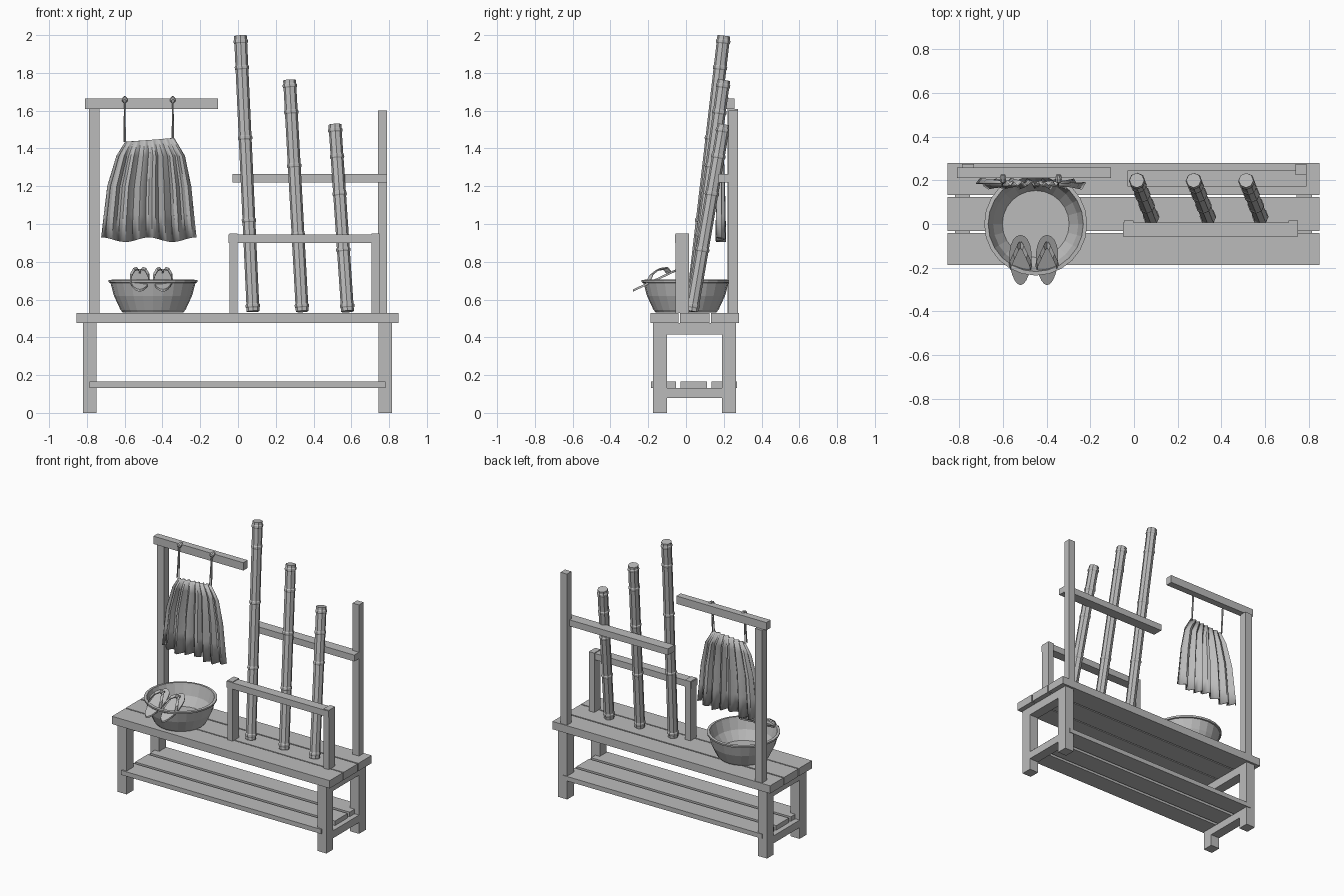
import bpy, bmesh, math
from mathutils import Vector

if "Cube" in bpy.data.objects:
    bpy.data.objects.remove(bpy.data.objects["Cube"], do_unlink=True)

GREY = bpy.data.materials.new("plain grey")
GREY.use_nodes = True
GREY.diffuse_color = (0.5, 0.5, 0.5, 1)
GREY.node_tree.nodes["Principled BSDF"].inputs["Base Color"].default_value = (0.5, 0.5, 0.5, 1)


def finish(bm, name, smooth=None):
    bmesh.ops.recalc_face_normals(bm, faces=bm.faces)
    mesh = bpy.data.meshes.new(name)
    bm.to_mesh(mesh)
    bm.free()
    obj = bpy.data.objects.new(name, mesh)
    mesh.materials.append(GREY)
    bpy.context.collection.objects.link(obj)
    if smooth:
        bpy.ops.object.select_all(action='DESELECT')
        obj.select_set(True)
        bpy.context.view_layer.objects.active = obj
        bpy.ops.object.shade_smooth_by_angle(angle=math.radians(smooth))
    return obj


def box(name, x, y, z):
    bm = bmesh.new()
    bmesh.ops.create_cube(bm, size=1)
    for v in bm.verts:
        v.co = [r[0] if c < 0 else r[1] for c, r in zip(v.co, (x, y, z))]
    return finish(bm, name)


def skin(bm, rings, closed=True, caps=True):
    """Bridge successive rows of points with quads."""
    rows = [[bm.verts.new(p) for p in ring] for ring in rings]
    n = len(rows[0])
    for a, b in zip(rows, rows[1:]):
        for i in range(n if closed else n - 1):
            j = (i + 1) % n
            bm.faces.new((a[i], a[j], b[j], b[i]))
    if caps:
        bm.faces.new(rows[0])
        bm.faces.new(rows[-1])


def tube(name, start, end, profile, sides=8, smooth=None):
    """Straight round bar; profile holds (fraction along, radius)."""
    start, end = Vector(start), Vector(end)
    turn = (end - start).to_track_quat('Z', 'Y')
    bm = bmesh.new()
    skin(bm, [[start.lerp(end, t) + turn @ Vector((r * math.cos(a), r * math.sin(a), 0))
               for a in (math.tau * (i + 0.5) / sides for i in range(sides))]
              for t, r in profile])
    return finish(bm, name, smooth)


# Bench: seat planks and lower shelf slats
PLANKS = (("front", -0.188, -0.041), ("middle", -0.033, 0.124), ("back", 0.133, 0.28))
SLATS = (("front", -0.185, -0.052), ("middle", -0.03, 0.112), ("back", 0.135, 0.27))
for side, y0, y1 in PLANKS:
    box(f"seat_plank_{side}", (-0.855, 0.85), (y0, y1), (0.475, 0.53))
for side, y0, y1 in SLATS:
    box(f"shelf_slat_{side}", (-0.785, 0.78), (y0, y1), (0.133, 0.165))

# Bench: legs and end rails
for side, x in (("right", (-0.82, -0.75)), ("left", (0.745, 0.815))):
    box(f"front_leg_{side}", x, (-0.175, -0.1), (0, 0.475))
    box(f"back_leg_{side}", x, (0.19, 0.265), (0, 0.475))
    box(f"upper_end_rail_{side}", x, (-0.1, 0.19), (0.415, 0.475))
    box(f"lower_end_rail_{side}", x, (-0.1, 0.19), (0.08, 0.133))

# Hanging post and arm
box("hanger_post", (-0.788, -0.733), (0.22, 0.275), (0.53, 1.61))
box("hanger_arm", (-0.81, -0.105), (0.21, 0.258), (1.61, 1.665))

# Pole rack
box("rack_back_post", (0.74, 0.79), (0.225, 0.275), (0.53, 1.6))
box("rack_back_rail", (-0.03, 0.79), (0.172, 0.245), (1.22, 1.265))
box("rack_front_rail", (-0.05, 0.75), (-0.058, 0.008), (0.9, 0.945))
for side, x in (("right", (-0.045, -0.003)), ("left", (0.708, 0.75))):
    box(f"rack_front_post_{side}", x, (-0.055, 0.015), (0.53, 0.95))

# Leaning cane poles with raised joints
for n, (x, top) in enumerate(((0.08, 2.0), (0.34, 1.765), (0.58, 1.53)), 1):
    length = top - 0.53
    joints = [0.03 / length] + [0.33, 0.63] + [1 - d / length for d in (0.17, 0.03)]
    w, r = 0.006 / length, 0.034
    profile = [(0, r)]
    for t in joints:
        profile += [(t - 2 * w, r), (t - w, r + 0.004), (t + w, r + 0.004), (t + 2 * w, r)]
    profile.append((1, r))
    tube(f"cane_pole_{n}", (x, 0.03, 0.537), (x - 0.067, 0.2, top - 0.004), profile)

# Bowl: closed lathe profile of radius and height
BOWL = ((0.16, 0.532), (0.172, 0.545), (0.207, 0.62), (0.225, 0.688), (0.234, 0.69), (0.236, 0.703),
        (0.218, 0.705), (0.214, 0.69), (0.195, 0.625), (0.153, 0.565))
bm = bmesh.new()
skin(bm, [[(-0.45 + r * math.cos(a), r * math.sin(a), z)
           for a in (math.tau * i / 24 for i in range(24))] for r, z in BOWL])
finish(bm, "bowl")


# Sandals resting over the bowl rim
def sandal_point(x, u, v, lift):
    """u runs across, v along the sole from the outer end, lift is upwards."""
    return Vector((x + u, -0.28 + 0.23 * v, 0.642 + 0.108 * v + lift))


for side, x in (("right", -0.52), ("left", -0.398)):
    outline = []
    for i in range(20):
        a = math.tau * i / 20
        v = 0.5 - 0.5 * math.cos(a)
        outline.append((math.sin(a) * (0.044 + 0.014 * v), v))
    bm = bmesh.new()
    skin(bm, [[sandal_point(x, u, v, h) for u, v in outline] for h in (0, 0.012)])
    finish(bm, f"sandal_sole_{side}")
    for hand, s in (("outer", -1), ("inner", 1)):
        # Flat strap arching from the toe peg down to the edge of the sole
        path = [(0, 0.82, 0.012), (s * 0.012, 0.74, 0.04), (s * 0.03, 0.57, 0.052),
                (s * 0.046, 0.42, 0.04), (s * 0.05, 0.34, 0.006)]
        rings = []
        for u, v, h in path:
            rings.append([sandal_point(x, u + du, v + dv, h + dh) for du, dv, dh in
                          ((-s * 0.004, -0.05, 0), (s * 0.004, 0.05, 0),
                           (s * 0.004, 0.05, 0.006), (-s * 0.004, -0.05, 0.006))])
        bm = bmesh.new()
        skin(bm, rings)
        finish(bm, f"sandal_strap_{side}_{hand}")

# Pleated cloth: rows hold height, right edge, left edge and pleat depth
ROWS = ((1.445, -0.595, -0.34, 0.008), (1.36, -0.642, -0.283, 0.014), (1.2, -0.69, -0.25, 0.02),
        (1.05, -0.708, -0.235, 0.023), (0.917, -0.722, -0.222, 0.026))
COLS = 28
bm = bmesh.new()
rows = []
for n, (z, x0, x1, depth) in enumerate(ROWS):
    row = []
    for i in range(COLS + 1):
        t = i / COLS
        fold = math.sin(t * math.tau * 7 + 0.6 * math.sin(9 * t))
        slope = 0.02 * (t - 0.5) if n == 0 else 0
        sag = 0.012 * math.cos(t * math.tau * 2) if n == len(ROWS) - 1 else 0
        row.append((x0 + (x1 - x0) * t, 0.184 + depth * fold, z + slope + sag))
    rows.append(row)
skin(bm, rows, closed=False, caps=False)
cloth = finish(bm, "hanging_cloth", smooth=25)
thick = cloth.modifiers.new("thickness", 'SOLIDIFY')
thick.thickness = 0.006
thick.offset = 0

# Cords and pegs holding the cloth
for side, x, low in (("right", -0.6, 1.435), ("left", -0.345, 1.45)):
    for k in (-1, 1):
        tube(f"cord_{side}_{'front' if k < 0 else 'back'}", (x, 0.2 + 0.004 * k, 1.65),
             (x + 0.003 * k, 0.186 + 0.006 * k, low), [(0, 0.004), (1, 0.004)], 6)
    tube(f"peg_{side}", (x, 0.19, 1.652), (x, 0.225, 1.668),
         [(0, 0.009), (0.15, 0.015), (0.6, 0.015), (1, 0.01)], 8)
